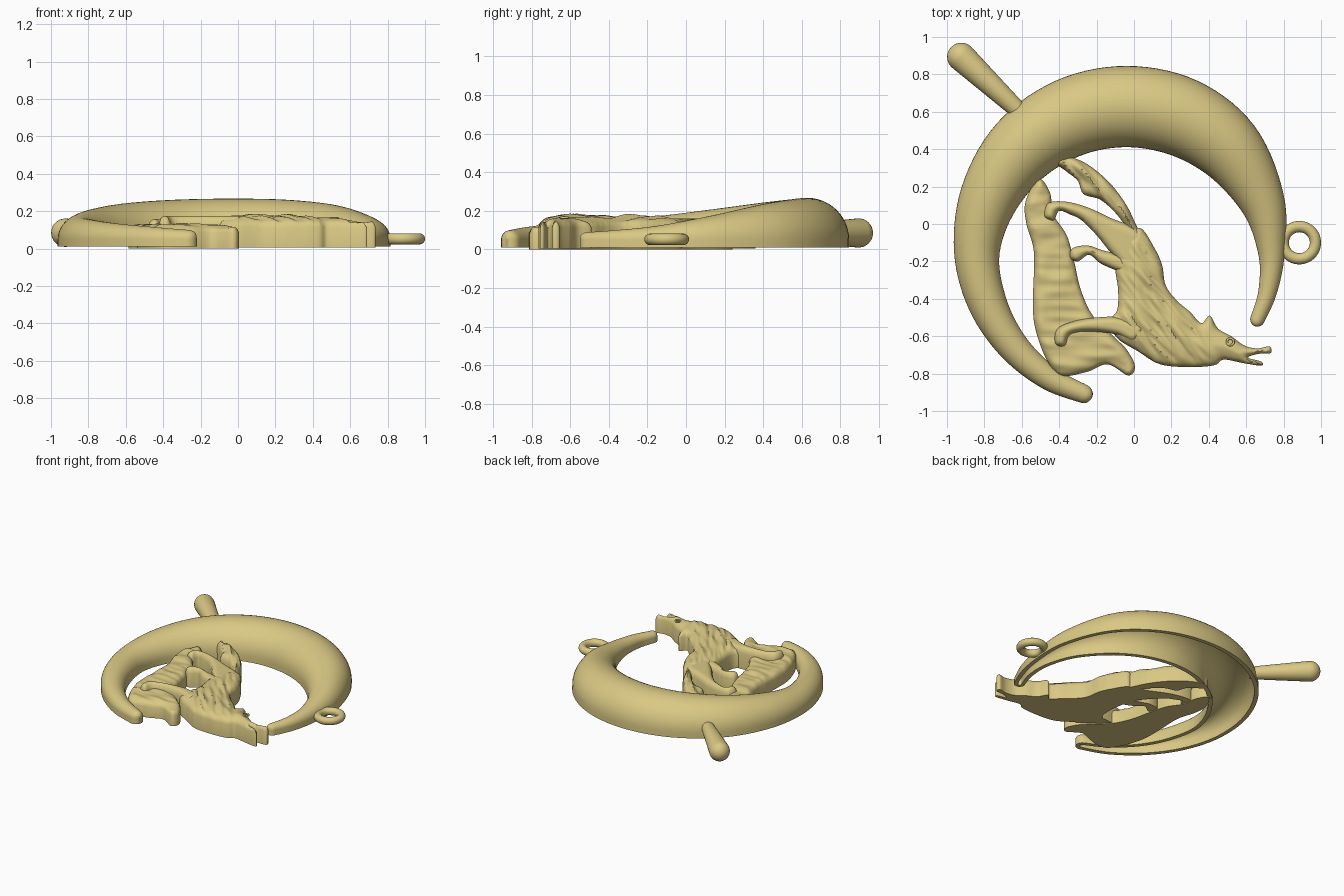
import bpy, bmesh, math
from mathutils import Vector, noise
from mathutils.geometry import delaunay_2d_cdt

if "Cube" in bpy.data.objects:
    bpy.data.objects.remove(bpy.data.objects["Cube"])

MAT = bpy.data.materials.new("tan")
MAT.diffuse_color = (0.70, 0.58, 0.23, 1)
MAT.use_nodes = True
MAT.node_tree.nodes["Principled BSDF"].inputs["Base Color"].default_value = MAT.diffuse_color


def finish(bm, name, angle=40):
    bmesh.ops.remove_doubles(bm, verts=bm.verts, dist=1e-5)
    bmesh.ops.recalc_face_normals(bm, faces=bm.faces)
    me = bpy.data.meshes.new(name)
    bm.to_mesh(me)
    bm.free()
    me.materials.append(MAT)
    me.shade_smooth()
    me.set_sharp_from_angle(angle=math.radians(angle))
    ob = bpy.data.objects.new(name, me)
    bpy.context.collection.objects.link(ob)
    return ob


def spline(pts, n, closed):
    """Catmull-Rom through points of any dimension."""
    P = [Vector(p) for p in pts]
    m, out = len(P), []
    for i in range(m if closed else m - 1):
        if closed:
            a, b, c, d = (P[(i + k) % m] for k in (-1, 0, 1, 2))
        else:
            a, b, c, d = (P[min(max(i + k, 0), m - 1)] for k in (-1, 0, 1, 2))
        for j in range(n):
            t = j / n
            out.append(0.5 * (2 * b + (c - a) * t + (2 * a - 5 * b + 4 * c - d) * t * t
                              + (3 * b - a - 3 * c + d) * t ** 3))
    if not closed:
        out.append(P[-1])
    return out


def lathe_grid(bm, rings):
    """Join closed rings of points and cap both ends."""
    vs = [[bm.verts.new(p) for p in r] for r in rings]
    n = len(vs[0])
    for a, b in zip(vs, vs[1:]):
        for i in range(n):
            bm.faces.new((a[i], a[(i + 1) % n], b[(i + 1) % n], b[i]))
    bm.faces.new(vs[0])
    bm.faces.new(vs[-1])


# Hollow crescent: x, y, half width along the centre line
path = spline([(-.27, -.908, .05), (-.46, -.82, .066), (-.65, -.65, .084), (-.785, -.42, .104),
               (-.84, -.15, .122), (-.775, .14, .158), (-.60, .40, .192), (-.34, .57, .211),
               (-.04, .628, .217), (.26, .57, .211), (.51, .40, .183), (.685, .12, .122),
               (.735, -.15, .072), (.715, -.36, .05), (.66, -.51, .039)], 7, False)


def arch(i, cap=0.0, sign=0):
    x, y, r = path[i]
    a, b = path[max(i - 1, 0)], path[min(i + 1, len(path) - 1)]
    t = Vector((b.x - a.x, b.y - a.y)).normalized()
    s = Vector((-t.y, t.x))
    c, off = max(math.cos(cap), .02), math.sin(cap) * sign
    prof = []
    inner = max(r - .032, .35 * r)
    for rad, rev in ((r, 0), (inner, 1)):
        half = [(rad, .01)] + [(rad * math.cos(q * math.pi / 24), .05 + rad * math.sin(q * math.pi / 24))
                               for q in range(25)] + [(-rad, .01)]
        half = [(u * c, .05 + (z - .05) * (c ** .6 if z > .05 else 1), rad) for u, z in half]
        half = [(u, z if z > .05 else min(z, .05), q) for u, z, q in half]
        prof += half[::-1] if rev else half
    return [(x + s.x * u + t.x * off * q, y + s.y * u + t.y * off * q, z) for u, z, q in prof]


bm = bmesh.new()
last = len(path) - 1
caps = [math.radians(d) for d in (20, 40, 60, 75, 89)]
lathe_grid(bm, [arch(0, c, -1) for c in caps[::-1]] + [arch(i) for i in range(last + 1)]
           + [arch(last, c, 1) for c in caps])
finish(bm, "crescent_shell")

# Tapered peg with a rounded end
bm = bmesh.new()
p0, p1 = Vector((-.60, .59, .085)), Vector((-.923, .893, .085))
d = (p1 - p0).normalized()
side = Vector((-d.y, d.x, 0))
stations = [(p0, .045), (p1, .076)] + [(p1 + d * .076 * math.sin(math.radians(a)),
                                       .076 * math.cos(math.radians(a))) for a in range(15, 90, 12)]
lathe_grid(bm, [[c + side * r * math.cos(k * math.pi / 16) + Vector((0, 0, r * math.sin(k * math.pi / 16)))
                 for k in range(32)] for c, r in stations])
finish(bm, "peg")


def torus(name, loc, major, minor):
    bpy.ops.mesh.primitive_torus_add(location=loc, major_radius=major, minor_radius=minor,
                                     major_segments=48, minor_segments=16)
    ob = bpy.context.object
    ob.name = name
    ob.data.materials.append(MAT)
    ob.data.shade_smooth()


torus("hanging_ring", (.884, -.1, .052), .086, .03)


def relief(name, outline, base, edge, dome, reach, texture, step=.011):
    """Flat-backed carving: outline walls with a domed, textured top."""
    loop = [p.to_2d() for p in spline([(x, y, 0) for x, y in outline], 6, True)]
    n = len(loop)
    pts = list(loop)
    dist = [0.0] * n
    xs, ys = [p.x for p in loop], [p.y for p in loop]
    for i in range(int((max(xs) - min(xs)) / step) + 1):
        for j in range(int((max(ys) - min(ys)) / step) + 1):
            q = Vector((min(xs) + i * step, min(ys) + (j + .5 * (i % 2)) * step))
            inside = False
            best = 9.0
            for k in range(n):
                a, b = loop[k - 1], loop[k]
                if (a.y > q.y) != (b.y > q.y) and q.x < a.x + (q.y - a.y) / (b.y - a.y) * (b.x - a.x):
                    inside = not inside
                e = b - a
                t = min(1, max(0, (q - a).dot(e) / max(e.length_squared, 1e-12)))
                best = min(best, (q - a - e * t).length)
            if inside and best > .005:
                pts.append(q)
                dist.append(best)
    co, _, faces, orig, _, _ = delaunay_2d_cdt(pts, [(k, (k + 1) % n) for k in range(n)],
                                               [list(range(n))], 1, 1e-6)
    bm = bmesh.new()
    top, bot = [], []
    for c, o in zip(co, orig):
        t = min(1, (dist[o[0]] if o else 0) / reach)
        z = edge + dome * math.sqrt(1 - (1 - t) ** 2) + texture(c.x, c.y) * min(1, t * 2)
        top.append(bm.verts.new((c.x, c.y, z)))
        bot.append(bm.verts.new((c.x, c.y, base)))
    count = {}
    for f in faces:
        bm.faces.new([top[k] for k in f])
        bm.faces.new([bot[k] for k in reversed(f)])
        for a, b in zip(f, list(f[1:]) + [f[0]]):
            count[(a, b)] = 1
    for a, b in count:
        if (b, a) not in count:
            bm.faces.new((top[b], top[a], bot[a], bot[b]))
    bmesh.ops.delete(bm, geom=[v for v in bm.verts if not v.link_faces], context='VERTS')
    finish(bm, name, 50)


def fur(x, y):
    # strokes run along the back; the face stays smooth
    w = 1 - min(1, max(0, (x - .36) / .1))
    u, v = (.62 * x - .78 * y), (.78 * x + .62 * y)
    return w * .02 * noise.noise((u * 7, v * 42, 1.7))


def cracks(x, y):
    return .012 * noise.noise((x * 5, y * 22, 4.2)) + .01 * noise.noise((x * 9, y * 9, .3))


def plain(x, y):
    return 0


# Rock ledge
relief("rock", [(-.51, .24), (-.45, .17), (-.43, .05), (-.36, -.06), (-.32, -.2), (-.285, -.35),
                (-.22, -.49), (-.1, -.61), (-.04, -.67), (.005, -.76), (-.03, -.81), (-.14, -.75),
                (-.25, -.79), (-.39, -.81), (-.47, -.72), (-.53, -.55), (-.54, -.4), (-.535, -.15),
                (-.575, 0), (-.58, .12)], 0, .085, .04, .06, cracks)
# Wolf body and head
relief("wolf_body", [(.03, -.02), (.11, -.13), (.15, -.22), (.17, -.33), (.23, -.41), (.3, -.47),
                     (.36, -.53), (.405, -.49), (.45, -.56), (.52, -.6), (.59, -.65), (.66, -.665),
                     (.725, -.655), (.73, -.69), (.66, -.695), (.61, -.715), (.68, -.735),
                     (.68, -.757), (.59, -.745), (.48, -.725), (.43, -.755), (.3, -.765),
                     (.14, -.75), (.02, -.68), (-.09, -.61), (-.13, -.52), (-.09, -.46),
                     (-.085, -.35), (-.1, -.22), (-.06, -.1)], .005, .115, .055, .11, fur)
relief("wolf_tail", [(-.42, .33), (-.36, .36), (-.25, .32), (-.13, .22), (-.04, .1), (.02, -.02),
                     (.09, -.12), (.02, -.12), (-.04, -.02), (-.1, .06), (-.18, .13), (-.27, .16),
                     (-.3, .23), (-.36, .28)], .005, .10, .055, .06, fur)
# Legs
relief("hind_leg_far", [(-.48, .04), (-.46, .11), (-.37, .12), (-.25, .09), (-.12, .03), (.02, -.03),
                        (.1, -.15), (-.02, -.25), (-.11, -.17), (-.2, -.06), (-.28, .02),
                        (-.34, .05), (-.4, .07), (-.43, .02)], .005, .115, .045, .045, plain)
relief("hind_leg_near", [(-.34, -.18), (-.33, -.13), (-.25, -.115), (-.17, -.14), (-.05, -.18),
                         (0, -.28), (-.09, -.25), (-.18, -.21), (-.24, -.165), (-.3, -.2)],
       .005, .115, .04, .035, plain)
relief("front_leg", [(-.42, -.64), (-.41, -.56), (-.32, -.52), (-.2, -.5), (-.08, -.5), (.05, -.55),
                     (0, -.63), (-.1, -.59), (-.23, -.575), (-.34, -.59), (-.37, -.65)],
       .005, .13, .045, .035, plain)
# Eye
torus("eye_rim", (.515, -.63, .164), .018, .006)
